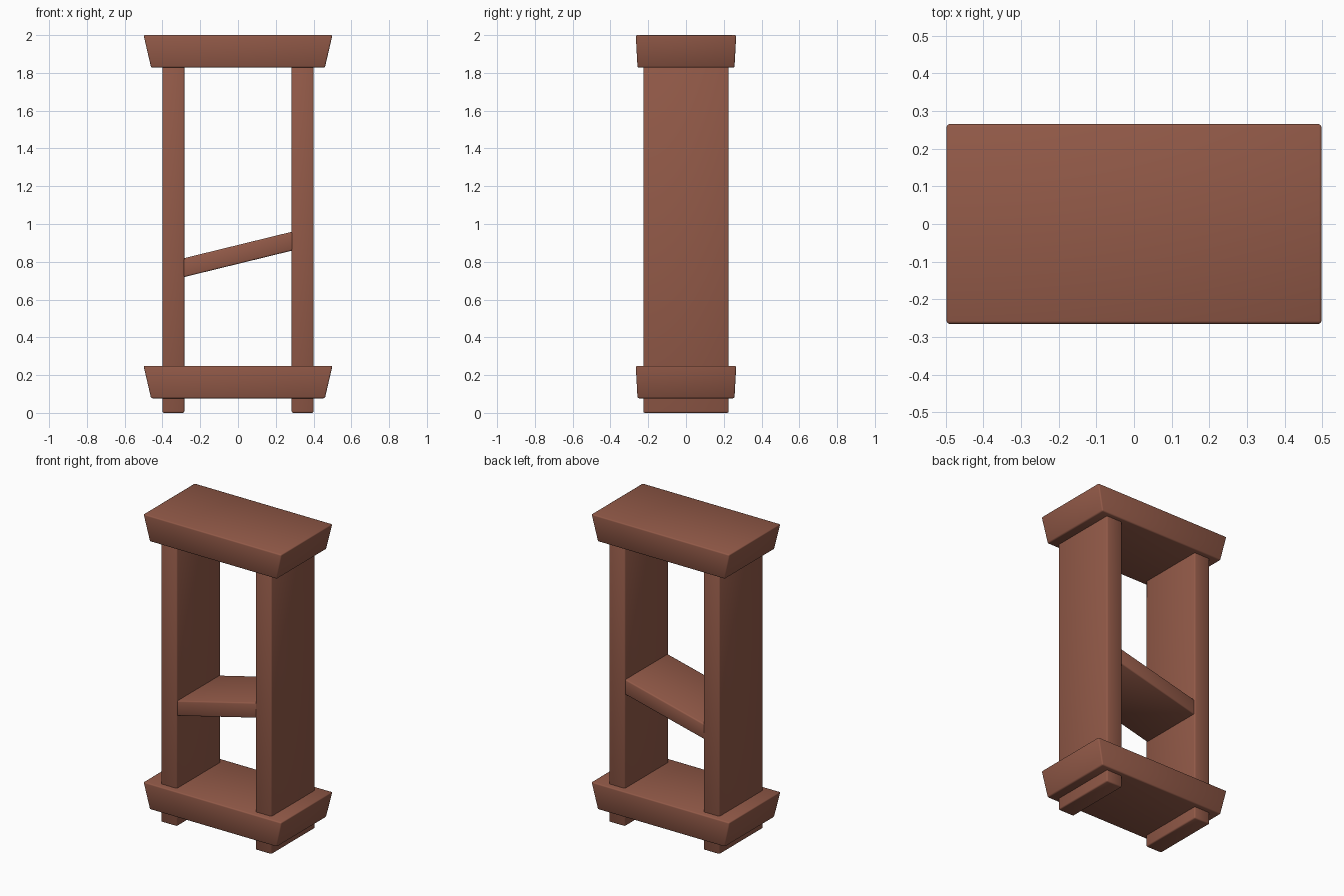
import bpy
import bmesh
from math import atan2
from mathutils import Matrix

cube = bpy.data.objects.get("Cube")
if cube:
    bpy.data.objects.remove(cube, do_unlink=True)

COLOUR = (0.29, 0.102, 0.065, 1)
wood = bpy.data.materials.new("reddish_brown_wood")
wood.use_nodes = True
wood.diffuse_color = COLOUR
wood.node_tree.nodes["Principled BSDF"].inputs["Base Color"].default_value = COLOUR


def board(name, size, centre, taper=(1, 1), slope=0, bevel=0.008):
    """Rounded board; taper scales its underside, slope shears it along x."""
    bm = bmesh.new()
    bmesh.ops.create_cube(bm, size=1)
    for v in bm.verts:
        if v.co.z < 0:
            v.co.x *= taper[0]
            v.co.y *= taper[1]
    bmesh.ops.transform(bm, matrix=Matrix.Diagonal((*size, 1)), verts=bm.verts)
    for v in bm.verts:
        v.co.z += slope * v.co.x
    bmesh.ops.bevel(bm, geom=bm.edges[:], offset=bevel, segments=2,
                    profile=0.5, affect='EDGES')
    for f in bm.faces:
        f.smooth = True
    mesh = bpy.data.meshes.new(name)
    bm.to_mesh(mesh)
    bm.free()
    mesh.materials.append(wood)
    obj = bpy.data.objects.new(name, mesh)
    obj.location = centre
    bpy.context.collection.objects.link(obj)
    return obj


# Flared slabs at the base and the top
for name, z in (("base_slab", 0.163), ("top_slab", 1.914)):
    board(name, (1.0, 0.532, 0.172), (0, 0, z), taper=(0.92, 0.965))

# Side posts, running through the base to form feet
for name, side in (("right_post", -1), ("left_post", 1)):
    board(name, (0.116, 0.452, 1.9), (side * 0.342, 0, 0.95))

# Sloping shelf let into both posts
board("sloping_shelf", (0.62, 0.44, 0.1), (0, 0, 0.839), slope=0.245)
